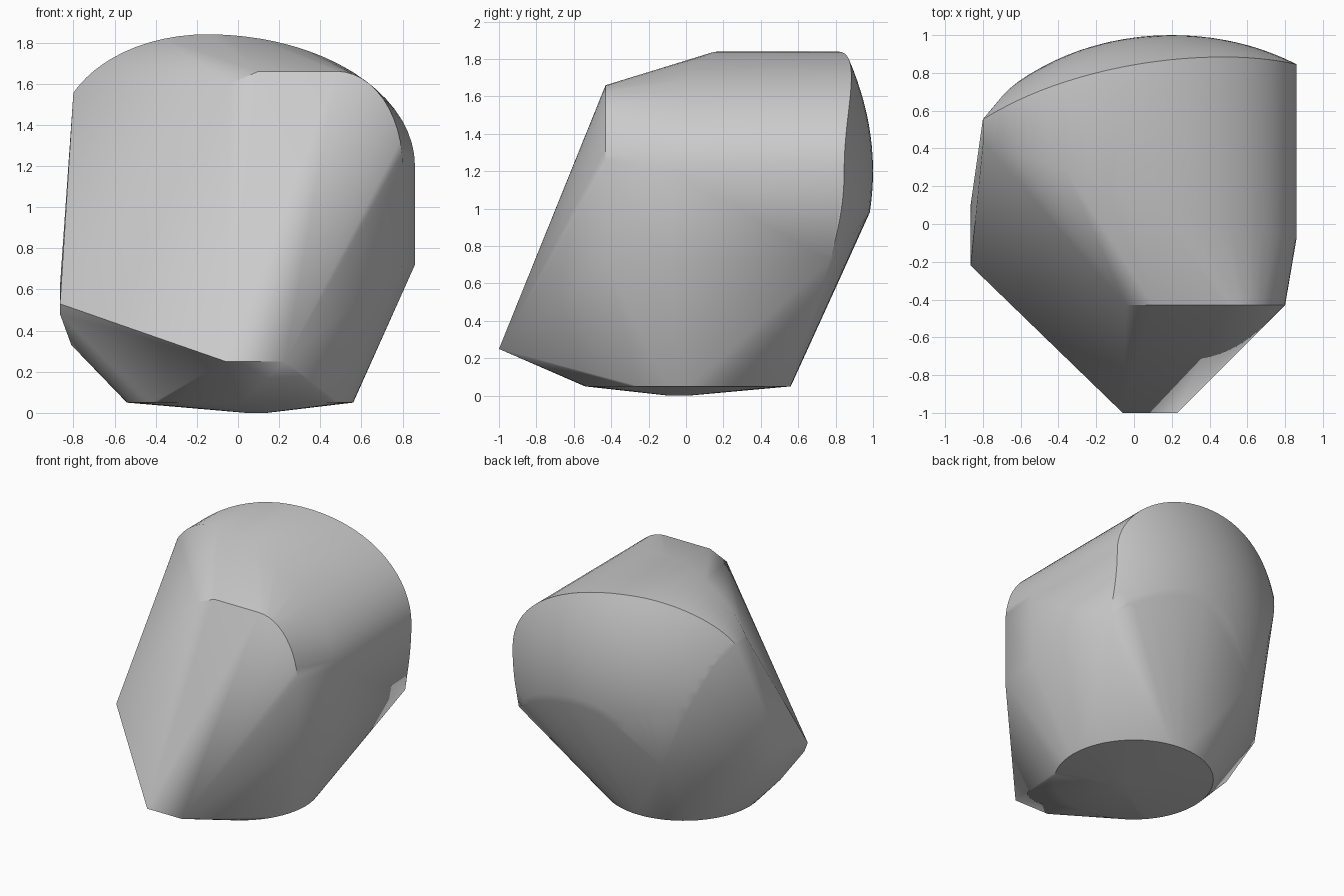
import bpy, bmesh, math

cube = bpy.data.objects.get("Cube")
if cube:
    bpy.data.objects.remove(cube, do_unlink=True)

X_MIN, X_MAX, PEAK = -0.8, 0.86, -0.15


def arch_z(x):
    """Height of the lopsided arched roof."""
    a, b, c = (1.01, 0.64, 1.2) if x > PEAK else (0.72, 0.5, 1.34)
    return c + b * math.sqrt(max(0, 1 - ((x - PEAK) / a) ** 2))


def back_y(x, z):
    """Gently domed back surface."""
    d = x - 0.2
    return 1 - 0.32 * d**2 - 0.08 * d**4 - 0.36 * (z - 1.2) ** 2


def back_low(x):
    """Lower limit of the domed back."""
    if x > 0.2:
        return 0.98 - 0.26 * ((x - 0.2) / 0.66) ** 2
    if x > -0.37:
        return 0.98 - 0.36 * ((0.2 - x) / 0.57) ** 2
    return min(arch_z(x), 0.62 + 2.36 * (-0.37 - x))


def roof_front_y(x):
    """Front limit of the roof arch."""
    if x > PEAK:
        return 0.17 - 0.25 * (x - PEAK) / 1.01
    return 0.17 + 0.25 * ((PEAK - x) / 0.65) ** 0.7


def ring(cx, cy, r, z, n):
    return [(cx + r * math.cos(math.tau * i / n), cy + r * math.sin(math.tau * i / n), z)
            for i in range(n)]


points = []

# Arched roof and domed back, sampled evenly around the arch
STEPS, ROWS = 32, 14
for i in range(STEPS + 1):
    t = math.pi * i / STEPS
    x = (X_MIN + X_MAX) / 2 - (X_MAX - X_MIN) / 2 * math.cos(t)
    top, low = arch_z(x), back_low(x)
    points.append((x, roof_front_y(x), top))
    for j in range(ROWS + 1):
        z = low + (top - low) * j / ROWS
        points.append((x, back_y(x, z), z))

# Rounded shoulder of the sloping front
for i in range(13):
    t = math.pi / 2 * i / 12
    points.append((0.48 + 0.32 * math.cos(t), -0.43, 1.2 + 0.46 * math.sin(t)))
points += [(0.1, -0.43, 1.66), (-0.04, -0.43, 1.6), (0.8, -0.43, 0.72)]

# Straight flank, pointed toe, and faceted opposite flank
points += [(0.86, -0.08, 0.72), (0.86, 0.77, 0.72)]
points += [(-0.06, -1, 0.25), (0.23, -1, 0.25)]
points += [(-0.865, -0.22, 0.53), (-0.865, -0.18, 0.48), (-0.865, 0.1, 0.62),
           (-0.81, 0.03, 0.33), (-0.81, 0.33, 0.51), (-0.37, 0.82, 0.62)]

# Round base with a shallow underside
points += ring(0.01, 0.01, 0.55, 0.05, 64)
points += ring(0.09, -0.04, 0.05, 0, 12)

# Wrap everything in one convex shell
bm = bmesh.new()
for p in points:
    bm.verts.new(p)
hull = bmesh.ops.convex_hull(bm, input=bm.verts[:])
spare = {g for g in hull["geom_interior"] + hull["geom_unused"]
         if isinstance(g, bmesh.types.BMVert)}
bmesh.ops.delete(bm, geom=list(spare), context="VERTS")
bmesh.ops.remove_doubles(bm, verts=bm.verts[:], dist=0.002)
bmesh.ops.recalc_face_normals(bm, faces=bm.faces[:])
mesh = bpy.data.meshes.new("convex_shell")
bm.to_mesh(mesh)
bm.free()
shell = bpy.data.objects.new("convex_shell", mesh)
bpy.context.collection.objects.link(shell)

# Plain grey finish
grey = bpy.data.materials.new("plain_grey")
grey.use_nodes = True
colour = (0.6, 0.6, 0.6, 1)
grey.diffuse_color = colour
grey.node_tree.nodes["Principled BSDF"].inputs["Base Color"].default_value = colour
mesh.materials.append(grey)

bpy.ops.object.select_all(action="DESELECT")
shell.select_set(True)
bpy.context.view_layer.objects.active = shell
bpy.ops.object.shade_smooth_by_angle(angle=math.radians(40))
